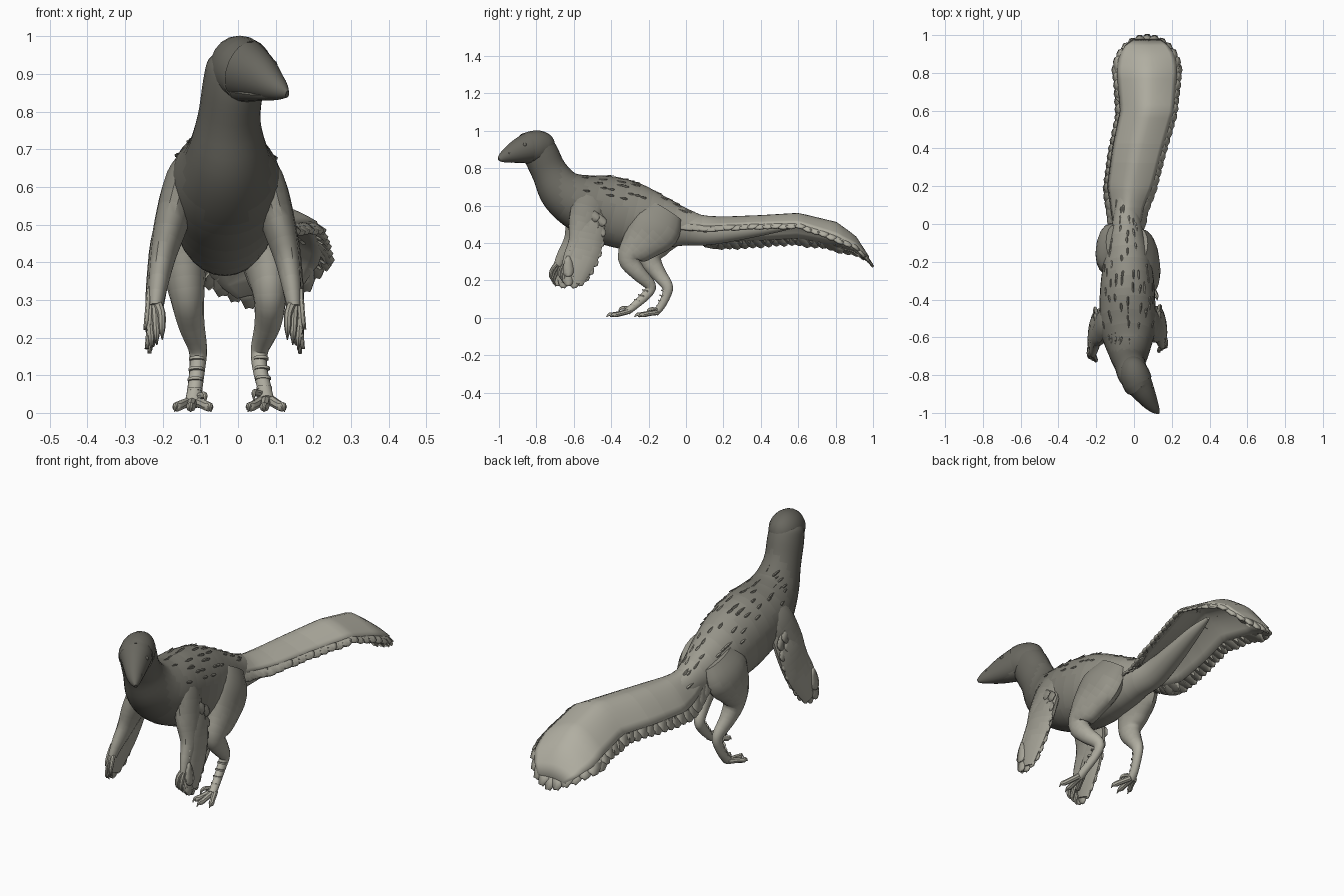
import bpy, bmesh, math, random
from mathutils import Vector as V

if "Cube" in bpy.data.objects:
    bpy.data.objects.remove(bpy.data.objects["Cube"])
random.seed(4)


def smooth_rows(rows, k):
    out = []
    for i in range(len(rows) - 1):
        p = [rows[min(max(i + d, 0), len(rows) - 1)] for d in (-1, 0, 1, 2)]
        for j in range(k):
            t = j / k
            out.append([.5 * (2*b + (c - a)*t + (2*a - 5*b + 4*c - d)*t*t + (3*b - a - 3*c + d)*t**3)
                        for a, b, c, d in zip(*p)])
    return out + [list(rows[-1])]


def loft(bm, rows, n=14, k=4):
    """Tube through rows of (x, y, z, half width, half depth)."""
    rows = smooth_rows(rows, k)
    rings = []
    for i, r in enumerate(rows):
        c = V(r[:3])
        t = (V(rows[min(i + 1, len(rows) - 1)][:3]) - V(rows[max(i - 1, 0)][:3])).normalized()
        side = (V((1, 0, 0)) - t * t.x).normalized()
        up = side.cross(t)
        a, b = max(r[3], .002), max(r[4], .002)
        rings.append([bm.verts.new(c + side * a * math.cos(q) + up * b * math.sin(q))
                      for q in (2 * math.pi * j / n for j in range(n))])
    for A, B in zip(rings, rings[1:]):
        for j in range(n):
            bm.faces.new((A[j], A[(j+1) % n], B[(j+1) % n], B[j]))
    bm.faces.new(rings[0])
    bm.faces.new(rings[-1])


def blade(bm, root, tip, width, normal, project=None):
    """One round-ended feather, optionally draped on a surface."""
    root, tip, normal = V(root), V(tip), V(normal).normalized()
    side = (tip - root).cross(normal).normalized()
    prev = None
    for t, w in ((0, .25), (.3, .75), (.6, 1), (.82, .98), (.94, .75), (1, .3)):
        row = []
        for s in (-1, 0, 1):
            p = root.lerp(tip, t) + side * s * w * width / 2
            if project:
                p.z = project(p.x, p.y) + root.z
            row.append(bm.verts.new(p + normal * (.003 if s == 0 else 0)))
        if prev:
            for j in (0, 1):
                bm.faces.new((prev[j], prev[j+1], row[j+1], row[j]))
        prev = row


# Plumage tone by position: dark head, paler tail, wings and shins
def ramp(v, a, b, lo, hi):
    t = min(max((v - a) / (b - a), 0), 1)
    return lo + (hi - lo) * t


def body_tone(c): return ramp(c.y, -.7, .05, .14, .36)
def tail_tone(c): return ramp(c.y, -.1, .5, .34, .44)
def leg_tone(c): return ramp(c.z, .2, .5, .44, .27)
def wing_tone(c): return ramp(c.z, .3, .6, .38, .25)
def head_tone(c): return .14


def tone_material(v):
    k = round(v * 50)
    name = f"plumage_{k}"
    m = bpy.data.materials.get(name) or bpy.data.materials.new(name)
    v = k / 50
    m.diffuse_color = (v, v * .97, v * .82, 1)
    m.use_nodes = True
    m.node_tree.nodes["Principled BSDF"].inputs["Base Color"].default_value = m.diffuse_color
    return m


def finish(name, bm, tone, thick=0):
    bmesh.ops.recalc_face_normals(bm, faces=bm.faces)
    me = bpy.data.meshes.new(name)
    for f in bm.faces:
        m = tone_material(tone(f.calc_center_median()))
        if m.name not in me.materials:
            me.materials.append(m)
        f.material_index = me.materials.find(m.name)
    bm.to_mesh(me)
    bm.free()
    ob = bpy.data.objects.new(name, me)
    bpy.context.collection.objects.link(ob)
    if thick:
        mod = ob.modifiers.new("thickness", 'SOLIDIFY')
        mod.thickness, mod.offset = thick, 0
    return ob


# Neck, torso and tail core
bm = bmesh.new()
loft(bm, [(.0, -.80, .955, .05, .035), (-.004, -.795, .925, .076, .08), (-.012, -.775, .875, .081, .094),
          (-.024, -.73, .78, .084, .096), (-.028, -.665, .68, .112, .124), (-.032, -.56, .615, .147, .155),
          (-.035, -.42, .577, .148, .183), (-.035, -.28, .54, .138, .18), (-.037, -.14, .508, .113, .143),
          (-.038, 0, .482, .078, .098), (-.035, .12, .462, .062, .074), (0, .3, .47, .05, .052),
          (.04, .5, .49, .03, .03), (.06, .62, .5, .008, .008)], 28, 4)
body = finish("body", bm, body_tone)

# Head with a shallow step where the face begins
bm = bmesh.new()
loft(bm, [(-.014, -.70, .90, .012, .012), (-.01, -.73, .907, .055, .066), (0, -.785, .913, .078, .088),
          (.018, -.838, .91, .08, .085), (.024, -.846, .908, .075, .08), (.055, -.895, .892, .059, .066),
          (.086, -.945, .872, .042, .046), (.114, -.982, .856, .024, .026), (.131, -1, .846, .006, .01)], 20, 3)
loft(bm, [(.02, -.84, .855, .05, .03), (.065, -.92, .846, .034, .017), (.105, -.97, .842, .015, .008),
          (.115, -.98, .842, .004, .004)], 12, 3)
finish("head", bm, head_tone)

# Eyes and nostrils, placed across the turned head axis
across = V((.87, .46, 0))
for name, c, d, r in (("eye", V((.05, -.885, .925)), .05, .011), ("nostril", V((.098, -.958, .88)), .028, .005)):
    for s in (-1, 1):
        bm = bmesh.new()
        bmesh.ops.create_uvsphere(bm, u_segments=12, v_segments=8, radius=r)
        bmesh.ops.translate(bm, verts=bm.verts, vec=c + across * d * s)
        finish(name, bm, head_tone)

# Small nearly flush feathers over the back and neck
bm = bmesh.new()
cand = [v for v in body.data.vertices if v.normal.z > .3 and -.66 < v.co.y < .1]
for v in random.sample(cand, min(70, len(cand))):
    d = V((random.uniform(-.15, .15), 1, -.2))
    d = (d - v.normal * d.dot(v.normal)).normalized()
    blade(bm, v.co - v.normal * .004, v.co + d * random.uniform(.04, .07) + v.normal * .001, .012, v.normal)
finish("back_feathers", bm, body_tone, .001)

# Tail fan: y, centre x, half width, ridge z, left drop, right drop
TAIL = [(-.06, -.04, .06, .575, .08, .08), (.1, -.035, .09, .535, .13, .06), (.2, -.02, .125, .53, .14, .05),
        (.4, .02, .14, .538, .14, .05), (.6, .07, .15, .55, .14, .06), (.8, .07, .17, .502, .125, .08),
        (.9, .07, .168, .43, .1, .06), (1, .065, .165, .275, .02, .01)]


def tail_at(y):
    y = min(max(y, TAIL[0][0]), TAIL[-1][0])
    for a, b in zip(TAIL, TAIL[1:]):
        if y <= b[0]:
            t = (y - a[0]) / (b[0] - a[0])
            return [p + (q - p) * t for p, q in zip(a, b)]


def tail_z(x, y):
    _, cx, hw, zr, dl, dr = tail_at(y)
    u = min(max((x - cx) / hw, -1.1), 1.1)
    return zr - (dl if u < 0 else dr) * abs(u) ** 1.6


bm = bmesh.new()
prev = None
for i in range(31):
    y = -.05 + i * .034
    _, cx, hw, *_ = tail_at(y)
    if y > .82:
        hw = .17 * math.sqrt(max(1 - ((y - .82) / .17) ** 2, .02))
    row = []
    for j in range(13):
        x = cx + hw * .9 * (j / 6 - 1)
        row.append(bm.verts.new((x, y, tail_z(x, y))))
    if prev:
        for j in range(12):
            bm.faces.new((prev[j], prev[j+1], row[j+1], row[j]))
    prev = row
finish("tail_sheet", bm, tail_tone, .022)

bm = bmesh.new()
for s in (-1, 1):
    for i in range(19):
        y = .05 + i * .0415
        _, cx, hw, *_ = tail_at(y)
        cr = tail_at(y - .15)[1]
        blade(bm, (cr + s * .02, y - .15, .002 * (i % 3) - .004), (cx + s * hw, y, 0), .07, (0, 0, 1), tail_z)
for i in range(13):
    q = math.pi * (i + .5) / 13
    blade(bm, (.06 + .03 * math.cos(q), .62, .002 * (i % 3) - .004),
          (.07 + .17 * math.cos(q), .82 + .18 * math.sin(q), 0), .075, (0, 0, 1), tail_z)
finish("tail_feathers", bm, tail_tone, .012)


# Arms: the left one is mirrored and swung slightly forward
def arm_point(p, s):
    x, y, z = p[:3]
    x -= max(0, .55 - z) * .04
    return ((x, y, z) if s > 0 else (-.07 - x, y - .14 * (.6 - z), z)) + tuple(p[3:])


for s, side in ((1, "right"), (-1, "left")):
    bm = bmesh.new()
    loft(bm, [arm_point(p, s) for p in (
        (.045, -.48, .68, .03, .05), (.075, -.515, .61, .05, .09), (.11, -.55, .5, .045, .08),
        (.136, -.575, .41, .034, .055), (.152, -.62, .33, .025, .035), (.16, -.64, .28, .018, .024))])
    loft(bm, [arm_point(p, s) for p in (
        (.08, -.50, .6, .025, .06), (.125, -.52, .48, .034, .09), (.15, -.545, .36, .03, .09),
        (.166, -.575, .26, .022, .07), (.176, -.59, .185, .012, .04))])
    finish(side + "_arm", bm, wing_tone)
    bm = bmesh.new()
    for i in range(3):
        x = .145 + i * .015
        loft(bm, [arm_point(p, s) for p in (
            (.16, -.635, .3, .014, .014), (x, -.665 + .01*i, .265 - .012*i, .011, .011),
            (x, -.672 + .01*i, .225 - .014*i, .009, .009), (x, -.655 + .01*i, .195 - .014*i, .001, .001))], 8, 3)
    finish(side + "_fingers", bm, wing_tone)
    bm = bmesh.new()
    tips = [(-.43, .5), (-.435, .44), (-.445, .38), (-.46, .325), (-.48, .275), (-.505, .23),
            (-.53, .195), (-.56, .17), (-.595, .158), (-.63, .17)]
    for layer, reach in ((0, 1), (1, .68)):
        for i, (y, z) in enumerate(tips):
            t = i / 9
            root = V((.11 + .05 * t, -.55 - .08 * t, .58 - .25 * t))
            tip = root.lerp(V((.135 + .045 * t, y, z)), reach)
            off = V((.004 + .008 * layer + .002 * (i % 2), 0, 0))
            blade(bm, arm_point(root + off, s)[:3], arm_point(tip + off, s)[:3], .055, (s, 0, .15))
    finish(side + "_wing_feathers", bm, wing_tone, .008)

# Legs: thigh to foot, then toes with claws
LEGS = {
    "right": [(.03, -.11, .57, .045, .1), (.058, -.165, .485, .068, .14), (.078, -.25, .39, .062, .102),
              (.085, -.305, .315, .045, .06), (.08, -.255, .24, .036, .042), (.058, -.19, .17, .024, .03),
              (.058, -.215, .12, .02, .025), (.07, -.275, .065, .019, .021), (.075, -.315, .032, .022, .018)],
    "left": [(-.105, -.1, .57, .045, .1), (-.133, -.13, .485, .064, .135), (-.142, -.175, .39, .06, .097),
             (-.135, -.19, .31, .046, .062), (-.125, -.15, .24, .036, .042), (-.107, -.1, .17, .025, .03),
             (-.108, -.105, .12, .021, .024), (-.115, -.135, .06, .02, .021), (-.12, -.165, .025, .022, .018)]}
for side, rows in LEGS.items():
    bm = bmesh.new()
    loft(bm, rows, 16, 4)
    finish(side + "_leg", bm, leg_tone)
    bm = bmesh.new()
    x, y, z = rows[-1][:3]
    for dx, ln in ((-.042, .075), (-.005, .1), (.042, .08)):
        loft(bm, [(x + dx*.2, y + .015, z + .004, .014, .014), (x + dx*.7, y - ln*.45, .022, .013, .013),
                  (x + dx, y - ln*.8, .016, .013, .013), (x + dx*1.1, y - ln*.95, .018, .007, .009),
                  (x + dx*1.15, y - ln*1.12, .004, .001, .001)], 8, 3)
    # inner claw and rear toe
    k = -1 if side == "right" else 1
    loft(bm, [(x + k*.01, y + .015, z + .015, .01, .01), (x + k*.028, y - .012, z + .022, .009, .01),
              (x + k*.033, y - .035, z + .018, .006, .007), (x + k*.033, y - .045, z, .001, .001)], 8, 3)
    # low scale bands down the shank
    a, b = V(rows[5][:3]), V(rows[7][:3])
    for i in range(5):
        c = a.lerp(b, i / 4)
        loft(bm, [(c.x, c.y - .004, c.z + .004, .0205, .0205), (c.x, c.y - .006, c.z - .003, .0205, .0205)], 10, 1)
    finish(side + "_foot", bm, leg_tone)

# Smooth shading with crisp feather edges
for ob in bpy.context.scene.objects:
    ob.select_set(True)
    bpy.context.view_layer.objects.active = ob
bpy.ops.object.shade_smooth_by_angle(angle=math.radians(40))
